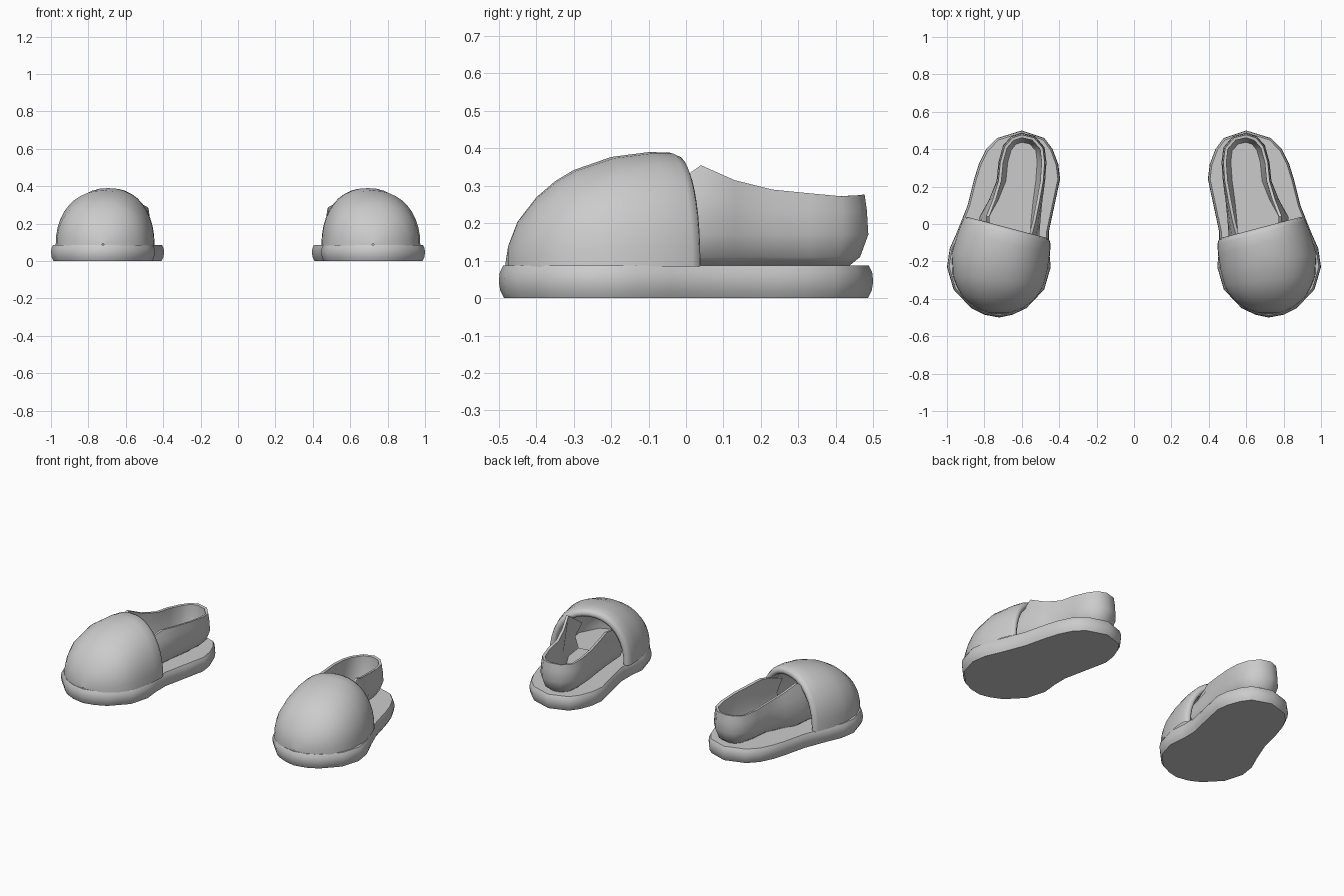
import bpy, bmesh, math
from mathutils import Vector

if "Cube" in bpy.data.objects:
    bpy.data.objects.remove(bpy.data.objects["Cube"])

grey = bpy.data.materials.new("soft_grey")
grey.diffuse_color = (0.6, 0.6, 0.6, 1)
grey.use_nodes = True
grey.node_tree.nodes["Principled BSDF"].inputs["Base Color"].default_value = grey.diffuse_color


def finish(name, bm, angle):
    """Turn a bmesh into a smooth object mirrored to the other foot."""
    bmesh.ops.remove_doubles(bm, verts=bm.verts, dist=0.0005)
    bmesh.ops.recalc_face_normals(bm, faces=bm.faces)
    me = bpy.data.meshes.new(name)
    bm.to_mesh(me)
    bm.free()
    me.materials.append(grey)
    ob = bpy.data.objects.new(name, me)
    bpy.context.collection.objects.link(ob)
    bpy.ops.object.select_all(action='DESELECT')
    ob.select_set(True)
    bpy.context.view_layer.objects.active = ob
    bpy.ops.object.shade_smooth_by_angle(angle=math.radians(angle))
    ob.modifiers.new("other_foot", 'MIRROR').use_mirror_merge = False
    return ob


def loft(bm, rows, closed):
    """Skin a list of equal-length point rows."""
    vs = [[bm.verts.new(p) for p in r] for r in rows]
    n = len(vs[0])
    for a, b in zip(vs, vs[1:]):
        for i in range(n if closed else n - 1):
            j = (i + 1) % n
            bm.faces.new((a[i], a[j], b[j], b[i]))
    return vs


# Sole: foot-shaped slab with a bulging edge
outline = [(.60, .50), (.73, .46), (.79, .40), (.83, .32), (.855, .24), (.89, .10),
           (.945, -.04), (.985, -.13), (1.0, -.23), (.965, -.35), (.87, -.45),
           (.80, -.485), (.72, -.50), (.65, -.485), (.575, -.45), (.48, -.35),
           (.445, -.23), (.455, -.13), (.455, -.04), (.425, .10), (.395, .24),
           (.405, .32), (.435, .40), (.48, .46)]
n = len(outline)
normals = []
for i in range(n):
    a, b = Vector(outline[i - 1]), Vector(outline[(i + 1) % n])
    d = (b - a).normalized()
    normals.append(Vector((-d.y, d.x)))
bm = bmesh.new()
rows = []
for inset, z in [(.014, 0), (.004, .02), (0, .045), (.003, .07), (.012, .087)]:
    rows.append([(p[0] - q.x * inset, p[1] - q.y * inset, z) for p, q in zip(outline, normals)])
vs = loft(bm, rows, True)
bm.faces.new(vs[0])
bm.faces.new(vs[-1])
finish("sole", bm, 50)

# Toe cap: arches lofted from the toe to a slanted rim, then back inside
# each arch: y, centre x, half width, height, slant
arches = [(-.482, .722, .005, .01, 0), (-.475, .722, .06, .055, 0), (-.45, .723, .125, .12, .02),
          (-.40, .725, .19, .185, .04), (-.35, .725, .222, .228, .07), (-.30, .725, .244, .258, .10),
          (-.20, .718, .257, .293, .18), (-.10, .695, .246, .306, .25), (-.045, .682, .236, .305, .264),
          (-.025, .68, .228, .296, .264), (-.018, .68, .214, .28, .264), (-.025, .68, .20, .264, .264),
          (-.05, .683, .195, .258, .264), (-.15, .70, .205, .255, .2), (-.30, .725, .20, .215, .1),
          (-.40, .725, .14, .14, .04), (-.45, .723, .01, .01, 0)]
bm = bmesh.new()
rows = []
for y, c, w, h, k in arches:
    row = []
    for i in range(21):
        t = math.pi * i / 20
        ct = math.cos(t)
        x = -w * math.copysign(abs(ct) ** .92, ct)
        row.append((c + x, y + k * x, .084 + h * max(0, math.sin(t)) ** .92))
    rows.append(row)
loft(bm, rows, False)
finish("toe_cap", bm, 60)

# Heel cup: low wall running around the heel, rising toward the toe cap
# each station: x, y, rim height, inward lean of the rim
wall = [(.84, -.08, .27, .06), (.825, .04, .355, .035), (.775, .13, .315, .02),
        (.735, .23, .29, .01), (.725, .33, .28, .01), (.70, .42, .272, .01),
        (.655, .47, .275, .01), (.60, .487, .277, .01), (.53, .47, .275, .01),
        (.478, .41, .272, .01), (.468, .33, .28, .01), (.475, .23, .29, .01),
        (.49, .12, .30, .015), (.50, .02, .31, .025), (.51, -.12, .27, .05)]
bm = bmesh.new()
rows = [[] for _ in range(8)]
for x, y, top, lean in wall:
    cx = .60 + max(0, .23 - y) * .25
    d = (Vector((cx, min(y, .36))) - Vector((x, y))).normalized()
    section = [(.05, .087), (.022, .11), (0, .17), (lean * .4, .17 + (top - .17) * .6),
               (lean, top), (lean + .016, top - .002), (.028, .17), (.05, .105)]
    for row, (inset, z) in zip(rows, section):
        row.append((x + d.x * inset, y + d.y * inset, z))
vs = loft(bm, rows, False)
m = len(wall)
for ring in (vs[0], vs[-1]):        # underside and foot bed
    for i in range(m // 2):
        quad = [ring[i], ring[i + 1], ring[m - 2 - i], ring[m - 1 - i]]
        bm.faces.new(list(dict.fromkeys(quad)))
finish("heel_cup", bm, 50)
